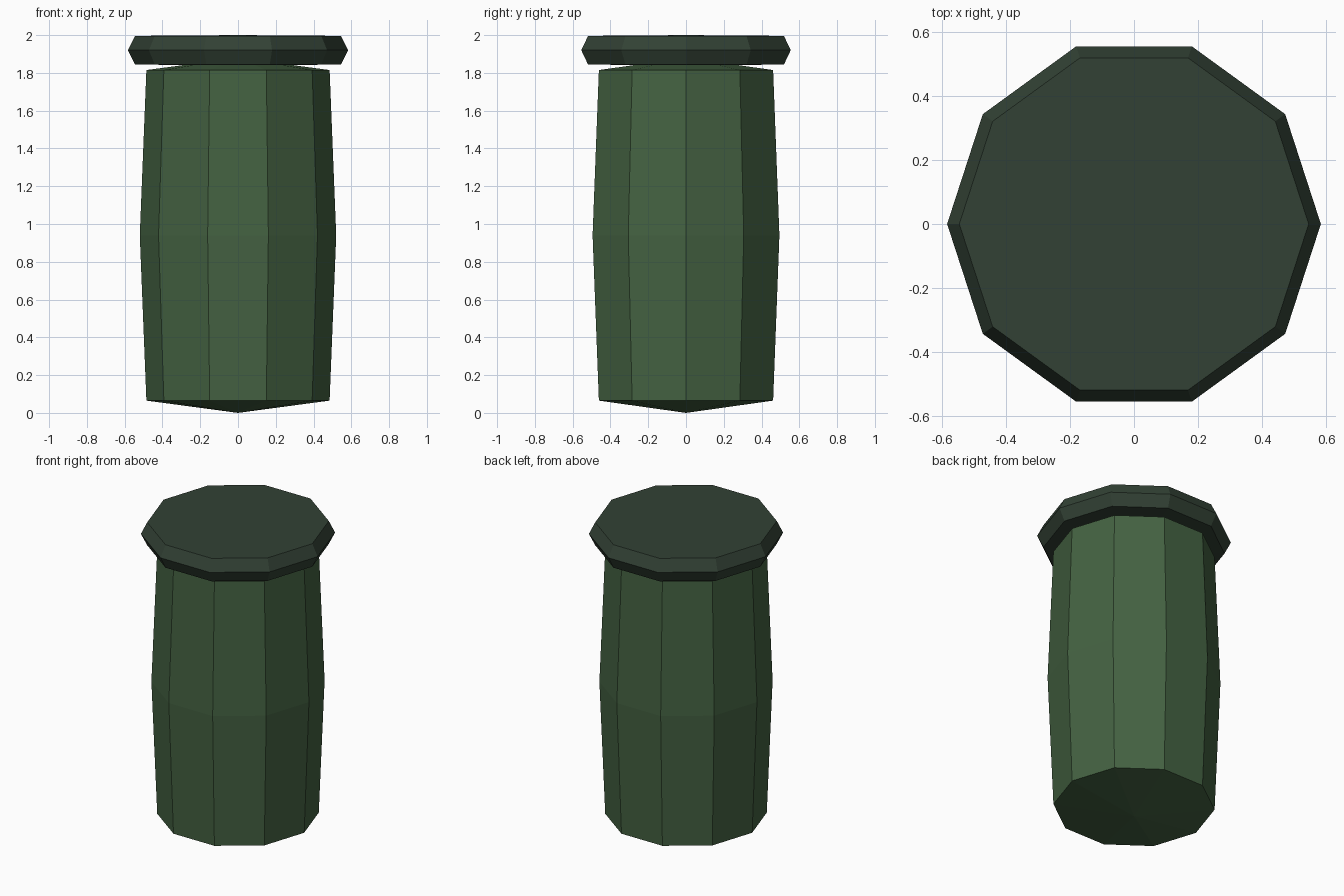
import bpy, bmesh, math

if "Cube" in bpy.data.objects:
    bpy.data.objects.remove(bpy.data.objects["Cube"])

SIDES = 10


def material(name, color):
    m = bpy.data.materials.new(name)
    m.diffuse_color = (*color, 1)
    m.use_nodes = True
    m.node_tree.nodes["Principled BSDF"].inputs["Base Color"].default_value = m.diffuse_color
    return m


def lathe(name, profile, mat):
    """Faceted turned solid; profile is (radius, z) with an apex at each end."""
    bm = bmesh.new()
    rings = []
    for r, z in profile:
        if r == 0:
            rings.append([bm.verts.new((0, 0, z))] * SIDES)
        else:
            rings.append([bm.verts.new((r * math.cos(2 * math.pi * i / SIDES),
                                        r * math.sin(2 * math.pi * i / SIDES), z))
                          for i in range(SIDES)])
    for low, high in zip(rings, rings[1:]):
        for i in range(SIDES):
            j = (i + 1) % SIDES
            corners = [low[i], low[j], high[j], high[i]]
            bm.faces.new(list(dict.fromkeys(corners)))
    bmesh.ops.recalc_face_normals(bm, faces=bm.faces)
    mesh = bpy.data.meshes.new(name)
    bm.to_mesh(mesh)
    bm.free()
    mesh.materials.append(mat)
    obj = bpy.data.objects.new(name, mesh)
    bpy.context.collection.objects.link(obj)
    return obj


green = material("barrel green", (0.058, 0.122, 0.054))
dark_green = material("lid dark green", (0.032, 0.053, 0.035))

# Bulging barrel body with shallow cone ends
lathe("barrel_body", [(0, 0.0), (0.485, 0.065), (0.52, 0.94),
                      (0.485, 1.815), (0, 1.88)], green)

# Overhanging lid with a ridged rim
lathe("lid", [(0, 1.84), (0.545, 1.844), (0.583, 1.92),
              (0.545, 1.996), (0, 2.0)], dark_green)
